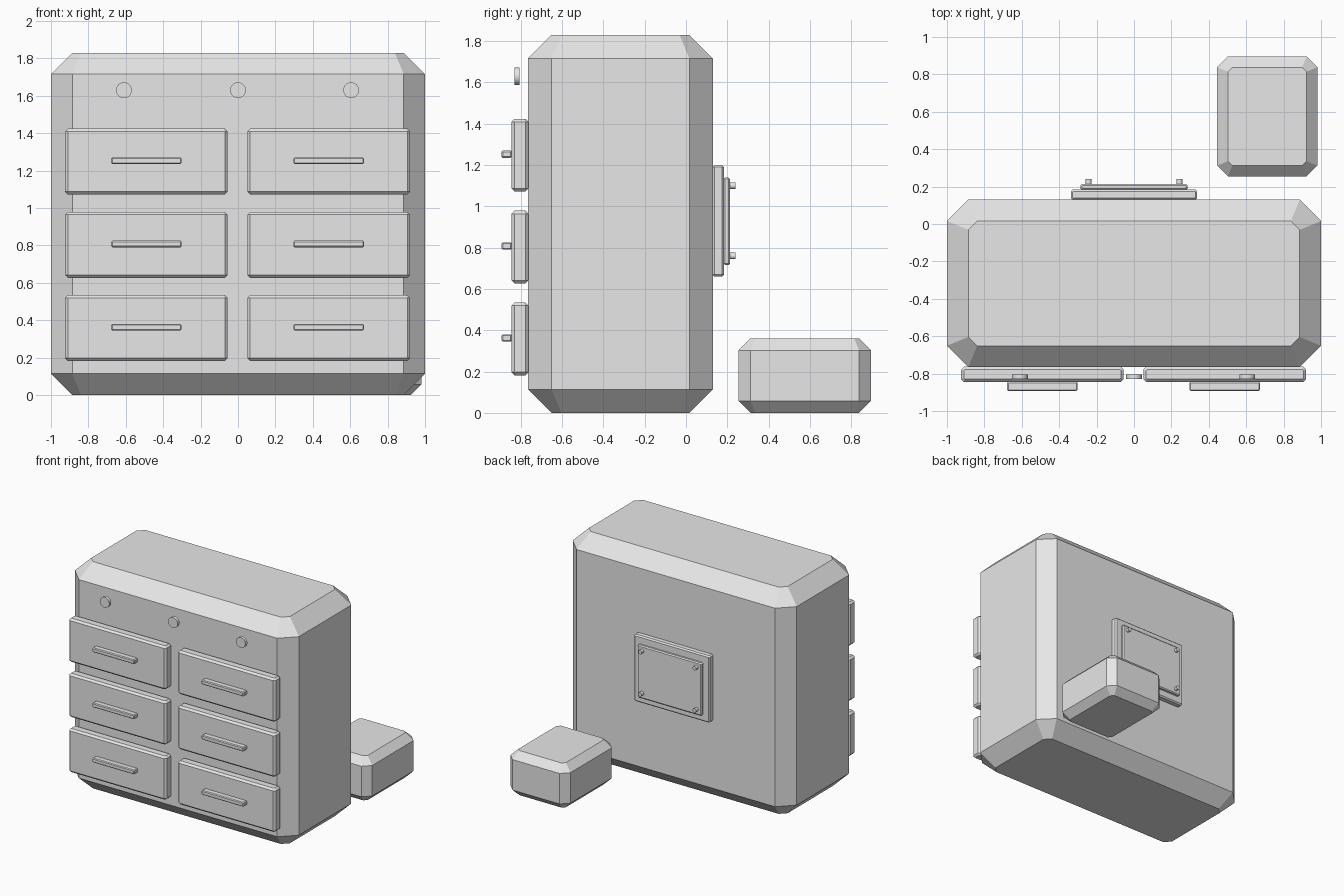
import bpy, bmesh, math
from mathutils import Matrix

if "Cube" in bpy.data.objects:
    bpy.data.objects.remove(bpy.data.objects["Cube"])

grey = bpy.data.materials.new("plain_grey")
grey.diffuse_color = (0.8, 0.8, 0.8, 1)
grey.use_nodes = True
grey.node_tree.nodes["Principled BSDF"].inputs["Base Color"].default_value = grey.diffuse_color


def finish(name, bm):
    bmesh.ops.recalc_face_normals(bm, faces=bm.faces)
    mesh = bpy.data.meshes.new(name)
    bm.to_mesh(mesh)
    bm.free()
    mesh.materials.append(grey)
    obj = bpy.data.objects.new(name, mesh)
    bpy.context.collection.objects.link(obj)
    return obj


def chamfer_box(name, xs, ys, zs, cut):
    """Box between limits: upright edges chamfered first, then the top and bottom rims."""
    bm = bmesh.new()
    bmesh.ops.create_cube(bm, size=1)
    for v in bm.verts:
        for i, (lo, hi) in enumerate((xs, ys, zs)):
            v.co[i] = lo if v.co[i] < 0 else hi
    upright = [e for e in bm.edges if abs(e.verts[0].co.z - e.verts[1].co.z) > 1e-4]
    bmesh.ops.bevel(bm, geom=upright, offset=cut, segments=1, affect='EDGES')
    rims = [e for e in bm.edges if abs(e.verts[0].co.z - e.verts[1].co.z) < 1e-4]
    bmesh.ops.bevel(bm, geom=rims, offset=cut, segments=1, affect='EDGES')
    return finish(name, bm)


def disc(name, x, z, radius, y0, y1, sides):
    """Short cylinder lying along y."""
    bm = bmesh.new()
    place = Matrix.Translation((x, (y0 + y1) / 2, z)) @ Matrix.Rotation(math.pi / 2, 4, 'X')
    bmesh.ops.create_cone(bm, cap_ends=True, segments=sides, radius1=radius,
                          radius2=radius, depth=y1 - y0, matrix=place)
    obj = finish(name, bm)
    for p in obj.data.polygons:
        p.use_smooth = len(p.vertices) == 4
    obj.data.set_sharp_from_angle(angle=math.radians(40))
    return obj


# Main cabinet and the loose box behind it
chamfer_box("cabinet_body", (-1, 1), (-0.765, 0.13), (0, 1.83), 0.114)
chamfer_box("rear_box", (0.445, 0.98), (0.255, 0.895), (0, 0.36), 0.057)

# Drawers with bar handles
for row in range(3):
    z = 0.358 + 0.445 * row
    for side, x in (("left", -0.49), ("right", 0.485)):
        chamfer_box(f"drawer_{side}_{row + 1}", (x - 0.435, x + 0.435),
                    (-0.845, -0.763), (z - 0.176, z + 0.176), 0.015)
        chamfer_box(f"handle_{side}_{row + 1}", (x - 0.188, x + 0.188),
                    (-0.893, -0.843), (z - 0.013, z + 0.022), 0.006)

# Round buttons along the top
for i, x in enumerate((-0.61, 0, 0.605)):
    disc(f"button_{i + 1}", x, 1.63, 0.042, -0.83, -0.805, 32)

# Back panel in two layers with corner screws
chamfer_box("back_panel", (-0.338, 0.338), (0.128, 0.184), (0.66, 1.2), 0.01)
chamfer_box("back_panel_cover", (-0.287, 0.287), (0.182, 0.213), (0.715, 1.14), 0.008)
for i, x in enumerate((-0.243, 0.243)):
    for j, z in enumerate((0.76, 1.1)):
        disc(f"screw_{i + 1}_{j + 1}", x, z, 0.016, 0.211, 0.24, 16)
